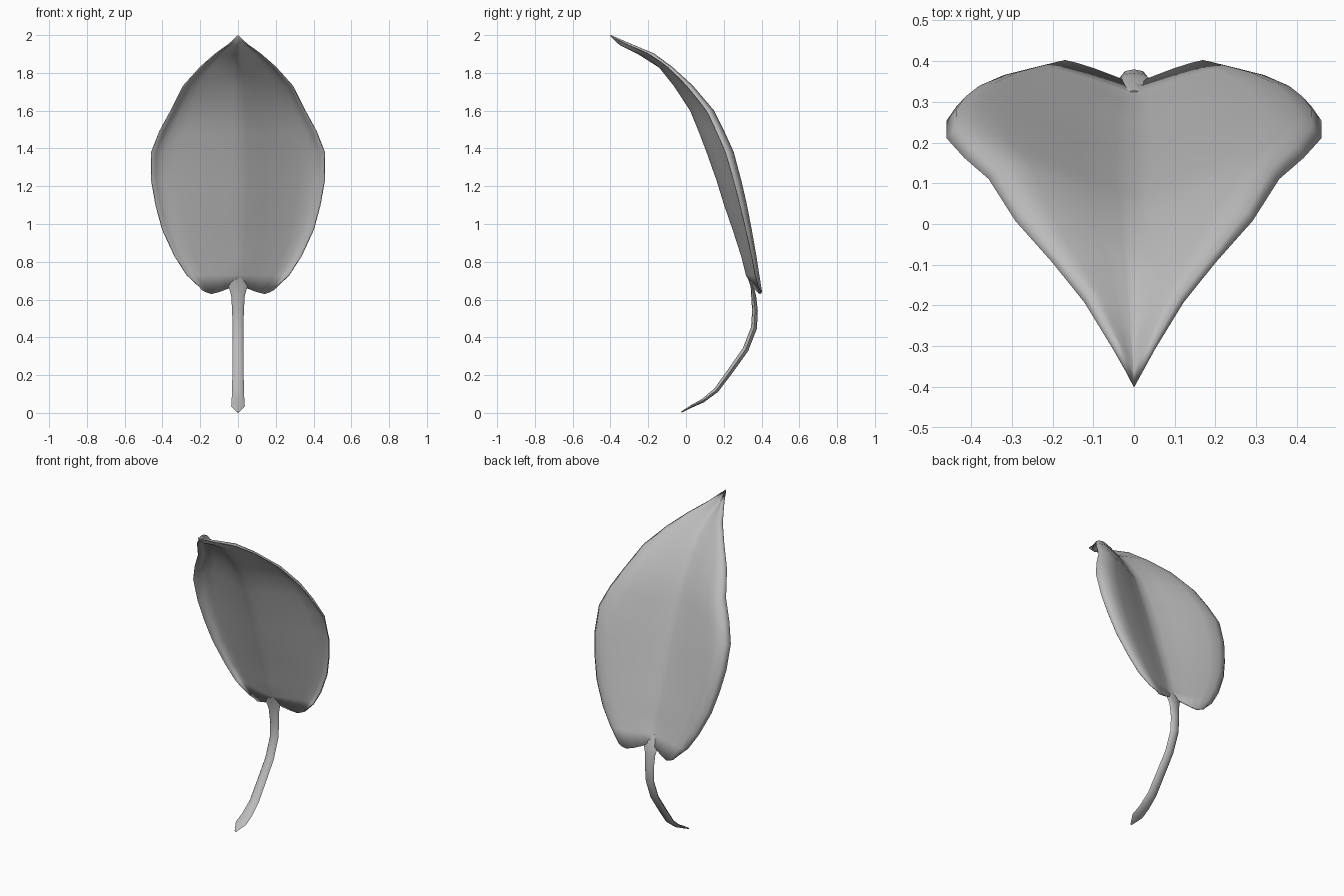
import bpy, bmesh
from math import cos, sin, pi, hypot

cube = bpy.data.objects.get("Cube")
if cube:
    bpy.data.objects.remove(cube, do_unlink=True)

GREY = (0.5, 0.5, 0.5, 1)
mat = bpy.data.materials.new("soft grey")
mat.use_nodes = True
mat.diffuse_color = GREY
mat.node_tree.nodes["Principled BSDF"].inputs["Base Color"].default_value = GREY


def finish(name, bm, angle):
    bmesh.ops.recalc_face_normals(bm, faces=bm.faces)
    mesh = bpy.data.meshes.new(name)
    bm.to_mesh(mesh)
    bm.free()
    obj = bpy.data.objects.new(name, mesh)
    bpy.context.collection.objects.link(obj)
    mesh.materials.append(mat)
    bpy.ops.object.select_all(action="DESELECT")
    obj.select_set(True)
    bpy.context.view_layer.objects.active = obj
    bpy.ops.object.shade_smooth_by_angle(angle=angle)
    return obj


def skin(bm, rows, closed=False):
    n = len(rows[0])
    for a, b in zip(rows, rows[1:]):
        for i in range(n if closed else n - 1):
            j = (i + 1) % n
            bm.faces.new((a[i], a[j], b[j], b[i]))


# Leaf blade: height, half width, depth of the wing crest and of the midrib
blade_rows = [(0.66, 0.20, 0.40, 0.345), (0.73, 0.27, 0.385, 0.32), (0.83, 0.335, 0.37, 0.295),
              (0.97, 0.40, 0.345, 0.25), (1.10, 0.435, 0.32, 0.205), (1.23, 0.458, 0.29, 0.165),
              (1.38, 0.458, 0.25, 0.112), (1.49, 0.415, 0.20, 0.07), (1.60, 0.355, 0.145, 0.025),
              (1.73, 0.29, 0.035, -0.06), (1.83, 0.20, -0.075, -0.14), (1.90, 0.12, -0.17, -0.25),
              (1.95, 0.05, -0.29, -0.35)]
# Cross-section: keeled midrib in front, wings swept back, rim turned forward
half = [(0, 1), (0.1, 0.92), (0.3, 0.63), (0.5, 0.36), (0.7, 0.13), (0.85, 0), (0.95, 0.09), (1, 0.3)]
section = [(-s, d) for s, d in half[:0:-1]] + half
# Rise and drop of the lowest row, forming the two lobes beside the stem
lobe = [0.03, 0.015, -0.005, -0.02, -0.03, -0.02, -0.01, 0.005]

bm = bmesh.new()
rows = []
for r, (z, w, crest, midrib) in enumerate(blade_rows):
    row = []
    for i, (s, d) in enumerate(section):
        drop = lobe[abs(i - len(half) + 1)] if r == 0 else 0
        row.append(bm.verts.new((s * w, crest + (midrib - crest) * d, z + drop)))
    rows.append(row)
skin(bm, rows)
tip = bm.verts.new((0, -0.40, 1.998))
for a, b in zip(rows[-1], rows[-1][1:]):
    bm.faces.new((a, b, tip))
blade = finish("leaf_blade", bm, 1.2)
thick = blade.modifiers.new("thickness", "SOLIDIFY")
thick.thickness = 0.006
thick.offset = 0

# Stem: depth, height, half width and half thickness along its curve
stem_path = [(-0.025, 0.004, 0.006, 0.003), (0.03, 0.035, 0.036, 0.007), (0.09, 0.065, 0.034, 0.010),
             (0.16, 0.12, 0.031, 0.013), (0.23, 0.215, 0.030, 0.015), (0.315, 0.335, 0.029, 0.016),
             (0.36, 0.45, 0.029, 0.016), (0.365, 0.54, 0.031, 0.015), (0.358, 0.62, 0.036, 0.013),
             (0.350, 0.67, 0.05, 0.008), (0.325, 0.73, 0.012, 0.003)]
bm = bmesh.new()
rings = []
for i, (y, z, w, t) in enumerate(stem_path):
    before, after = stem_path[max(i - 1, 0)], stem_path[min(i + 1, len(stem_path) - 1)]
    dy, dz = after[0] - before[0], after[1] - before[1]
    size = hypot(dy, dz)
    ring = []
    for k in range(8):
        a = 2 * pi * k / 8
        across = t * sin(a)
        ring.append(bm.verts.new((w * cos(a), y - across * dz / size, z + across * dy / size)))
    rings.append(ring)
skin(bm, rings, closed=True)
bm.faces.new(rings[0])
bm.faces.new(rings[-1])
finish("leaf_stem", bm, 1.2)
